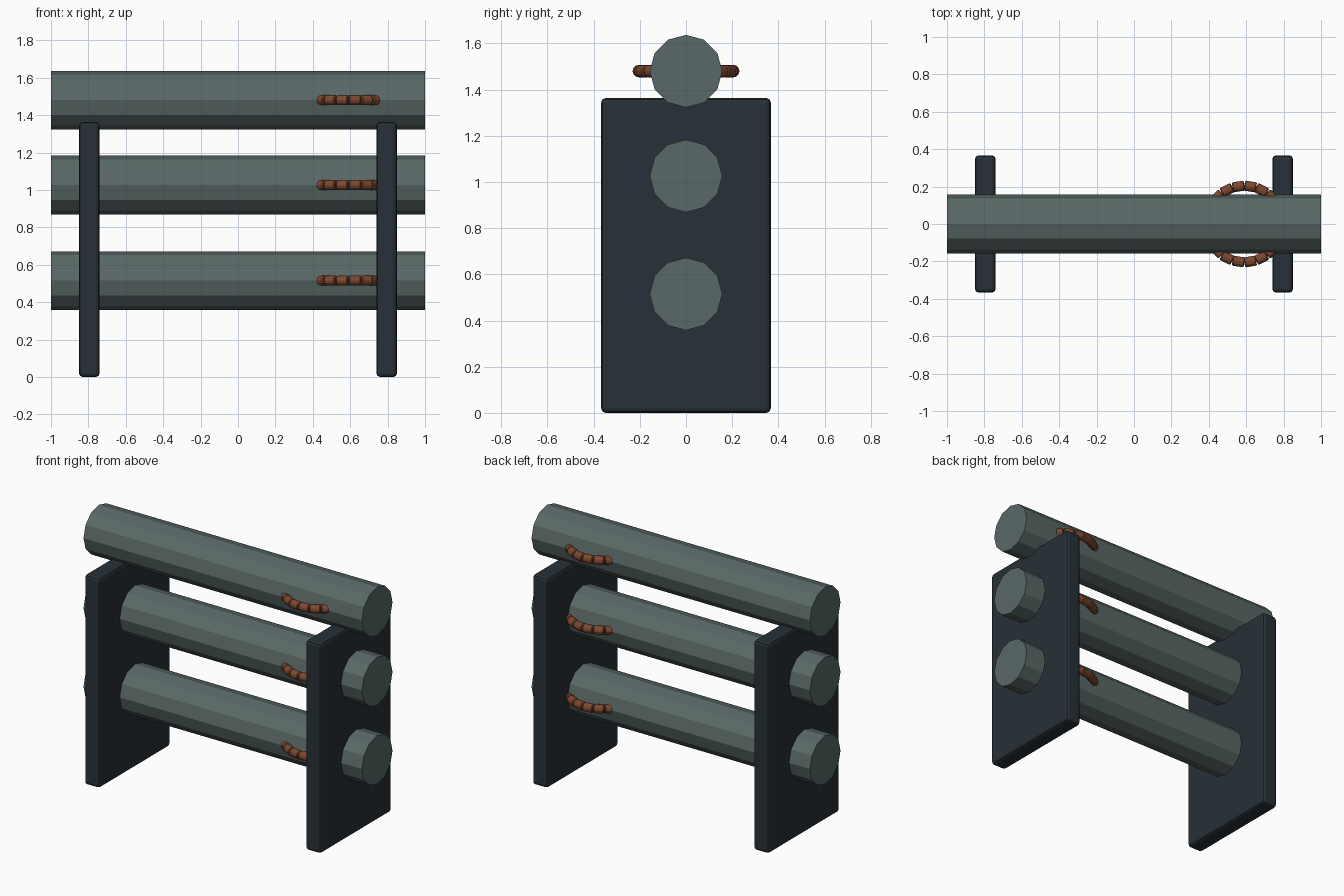
import bpy, math

if "Cube" in bpy.data.objects:
    bpy.data.objects.remove(bpy.data.objects["Cube"])

def material(name, color):
    m = bpy.data.materials.new(name)
    m.diffuse_color = (*color, 1)
    m.use_nodes = True
    m.node_tree.nodes["Principled BSDF"].inputs["Base Color"].default_value = m.diffuse_color
    return m

METAL = material("grey_green", (0.10, 0.14, 0.135))
DARK = material("dark_slate", (0.02, 0.03, 0.038))
RUST = material("rust", (0.21, 0.065, 0.03))

def finish(ob, name, mat, bevel=0, segments=1):
    ob.name = name
    ob.data.materials.append(mat)
    if bevel:
        mod = ob.modifiers.new("bevel", 'BEVEL')
        mod.width, mod.segments = bevel, segments
    return ob

# End plates, mirrored left and right
for side, x in (("left", -0.795), ("right", 0.795)):
    bpy.ops.mesh.primitive_cube_add(size=1, location=(x, 0, 0.682))
    ob = bpy.context.object
    ob.scale = (0.11, 0.735, 1.364)
    bpy.ops.object.transform_apply(location=False, rotation=False, scale=True)
    finish(ob, side + "_end_plate", DARK, 0.02, 2)

def rope_ring(name, z, major=0.203, minor=0.027, count=20):
    # Ring of short straight beads around the bar
    beads = []
    length = 2 * major * math.tan(math.pi / count)
    for i in range(count):
        a = 2 * math.pi * (i + 0.5) / count
        bpy.ops.mesh.primitive_cylinder_add(
            vertices=12, radius=minor, depth=length,
            location=(0.59 + major * math.cos(a), major * math.sin(a), z),
            rotation=(math.pi / 2, 0, a))
        beads.append(bpy.context.object)
    bpy.ops.object.select_all(action='DESELECT')
    for b in beads:
        b.select_set(True)
    bpy.context.view_layer.objects.active = beads[0]
    bpy.ops.object.join()
    ob = finish(bpy.context.object, name, RUST, 0.005)
    ob.modifiers["bevel"].angle_limit = math.radians(60)

# Horizontal twelve-sided bars, each with its ring
for level, z in (("lower", 0.515), ("middle", 1.026), ("top", 1.48)):
    bpy.ops.mesh.primitive_cylinder_add(vertices=12, radius=0.157, depth=2,
                                        location=(0, 0, z), rotation=(0, math.pi / 2, 0))
    finish(bpy.context.object, level + "_bar", METAL)
    rope_ring(level + "_ring", z)
